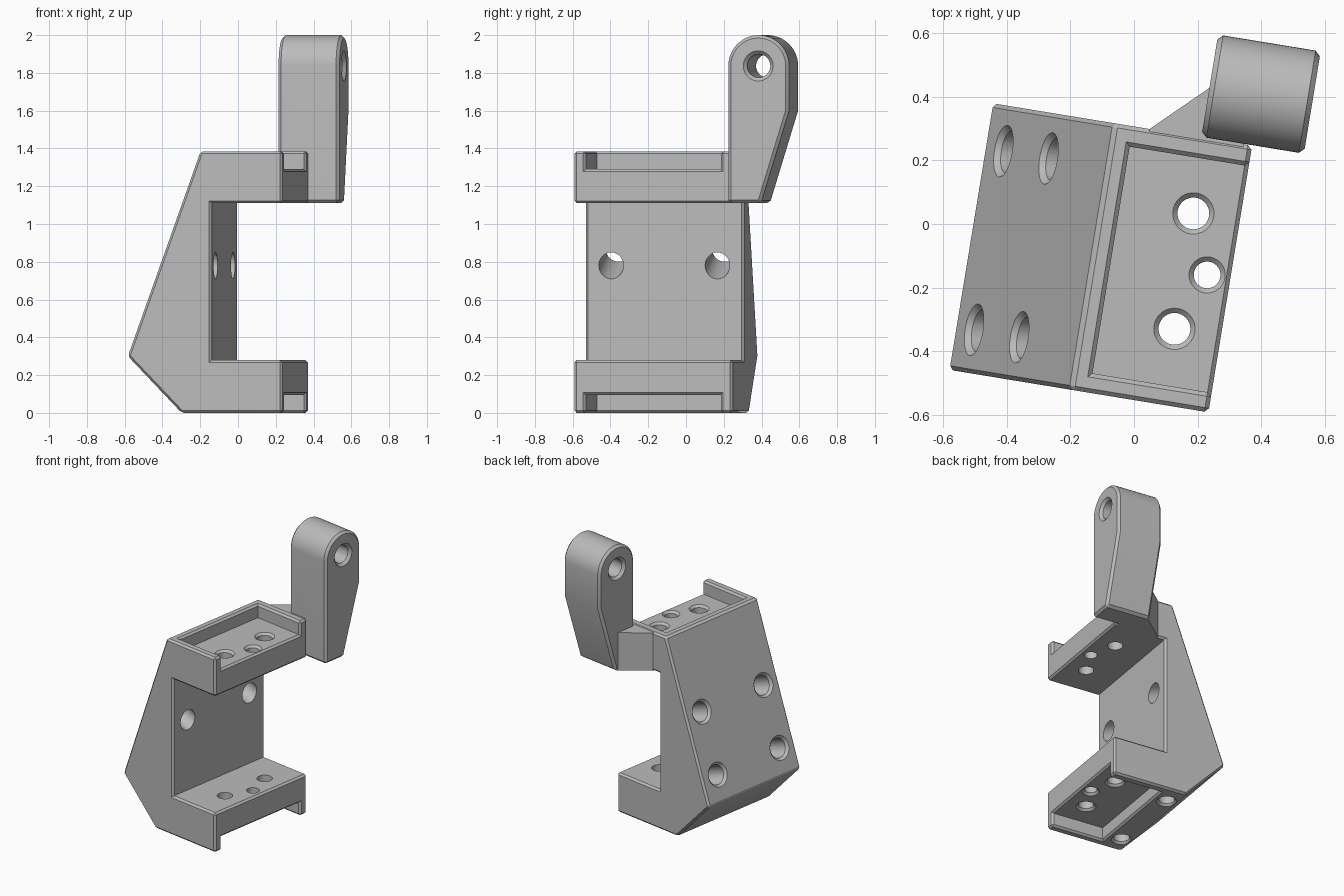
import bpy, bmesh, math
from mathutils import Vector, Matrix

cube = bpy.data.objects.get("Cube")
if cube:
    bpy.data.objects.remove(cube)

grey = bpy.data.materials.new("light_grey")
grey.use_nodes = True
grey.diffuse_color = (0.5, 0.5, 0.5, 1)
grey.node_tree.nodes["Principled BSDF"].inputs["Base Color"].default_value = (0.5, 0.5, 0.5, 1)


def finish(name, bm):
    bmesh.ops.recalc_face_normals(bm, faces=bm.faces)
    mesh = bpy.data.meshes.new(name)
    bm.to_mesh(mesh)
    bm.free()
    mesh.materials.append(grey)
    ob = bpy.data.objects.new(name, mesh)
    bpy.context.collection.objects.link(ob)
    return ob


def prism(name, points, axis, lo, hi):
    """Extrude a closed outline along axis 0, 1 or 2."""
    def place(p, d):
        co = list(p)
        co.insert(axis, d)
        return co
    bm = bmesh.new()
    face = bm.faces.new([bm.verts.new(place(p, lo)) for p in points])
    out = bmesh.ops.extrude_face_region(bm, geom=[face])
    shift = Vector(place((0, 0), hi - lo))
    bmesh.ops.translate(bm, vec=shift, verts=[v for v in out["geom"] if isinstance(v, bmesh.types.BMVert)])
    return finish(name, bm)


def rod(start, end, r1, r2=None):
    """Round cutter from start to end, tapered if r2 is given."""
    a, b = Vector(start), Vector(end)
    d = b - a
    bm = bmesh.new()
    bmesh.ops.create_cone(bm, cap_ends=True, segments=40, radius1=r1, radius2=r2 or r1, depth=d.length,
                          matrix=Matrix.Translation((a + b) / 2) @ d.to_track_quat('Z', 'Y').to_matrix().to_4x4())
    return finish("cutter", bm)


def combine(ob, other, operation='DIFFERENCE'):
    other.hide_render = True
    mod = ob.modifiers.new("combine", 'BOOLEAN')
    mod.operation, mod.object, mod.solver = operation, other, 'EXACT'
    bpy.context.view_layer.update()
    mesh = bpy.data.meshes.new_from_object(ob.evaluated_get(bpy.context.evaluated_depsgraph_get()))
    ob.modifiers.clear()
    ob.data = mesh
    bpy.data.objects.remove(other)


def chamfer(ob, width):
    """Chamfer the outward sharp edges only."""
    bm = bmesh.new()
    bm.from_mesh(ob.data)
    bmesh.ops.dissolve_limit(bm, angle_limit=0.01, verts=bm.verts, edges=bm.edges)
    sharp = [e for e in bm.edges if e.is_manifold and e.calc_face_angle_signed() > 0.35]
    bmesh.ops.bevel(bm, geom=sharp, offset=width, offset_type='OFFSET', segments=1,
                    profile=0.5, affect='EDGES', clamp_overlap=True)
    bm.to_mesh(ob.data)
    bm.free()


FRONT, BACK, END, HEIGHT = -0.547, 0.303, 0.327, 1.385
ARM_LOW, ARM_HIGH = 0.28, 1.11
FLOOR_LOW, FLOOR_HIGH = 0.095, 1.29
WEB = -0.053

# C-shaped body
body = prism("bracket_body", [
    (-0.215, 0), (END, 0), (END, ARM_LOW), (WEB, ARM_LOW), (WEB, ARM_HIGH),
    (END, ARM_HIGH), (END, HEIGHT), (-0.113, HEIGHT), (-0.503, 0.3)], 1, FRONT, BACK)

# Open-ended trays in both arms
tray = [(WEB, -0.485), (0.5, -0.485), (0.5, 0.238), (WEB, 0.238)]
combine(body, prism("cutter", tray, 2, FLOOR_HIGH, 1.6))
combine(body, prism("cutter", tray, 2, -0.2, FLOOR_LOW))
chamfer(body, 0.013)

# Gusset between the upper arm and the lug
gusset = prism("gusset", [(0, 0.28), (0, BACK), (0.167, 0.463), (0.2, 0.463),
                          (0.3, 0.4), (0.3, 0.28)], 2, ARM_HIGH, HEIGHT - 0.005)
combine(body, gusset, 'UNION')

# Upright lug with a rounded top and tapered foot
cv, cz, rad = 0.468, 1.837, 0.163
arc = [(cv + rad * math.cos(math.pi * i / 28), cz + rad * math.sin(math.pi * i / 28)) for i in range(29)]
lug = prism("lug", [(cv - rad, ARM_HIGH), (0.48, ARM_HIGH), (cv + rad, 1.6)] + arc, 0, 0.165, 0.492)
chamfer(lug, 0.016)
combine(body, lug, 'UNION')

# Lug pin hole, countersunk on both sides
combine(body, rod((0, cv, cz), (0.7, cv, cz), 0.062))
for face, out in ((0.165, -1), (0.492, 1)):
    combine(body, rod((face + out * 0.01, cv, cz), (face - out * 0.02, cv, cz), 0.09, 0.06))

# Vertical holes through both arms, countersunk in the trays
for u, v, r in ((0.179, 0.063, 0.05), (0.253, -0.121, 0.042), (0.179, -0.305, 0.05)):
    combine(body, rod((u, v, -0.1), (u, v, 1.5), r))
    for floor, out in ((FLOOR_HIGH, 1), (FLOOR_LOW, -1)):
        combine(body, rod((u, v, floor + out * 0.01), (u, v, floor - out * 0.016), r + 0.025, r - 0.001))

# Holes square to the sloping back, the lower ones turning down through the base
normal = Vector((-0.941, 0, 0.338))
for v in (0.16, -0.41):
    for u, z, depth in ((-0.299, 0.868, 0.36), (-0.443, 0.467, 0.3)):
        mouth = Vector((u, v, z))
        combine(body, rod(mouth + normal * 0.06, mouth - normal * depth, 0.066))
        combine(body, rod(mouth + normal * 0.01, mouth - normal * 0.018, 0.092, 0.065))
    combine(body, rod((-0.15, v, -0.1), (-0.15, v, 0.37), 0.052))
    combine(body, rod((-0.15, v, -0.01), (-0.15, v, 0.016), 0.075, 0.051))

# Turn the whole bracket slightly and shade it
body.data.transform(Matrix.Rotation(math.radians(-9.3), 4, 'Z'))
for ob in bpy.context.selected_objects:
    ob.select_set(False)
body.select_set(True)
bpy.context.view_layer.objects.active = body
bpy.ops.object.shade_smooth_by_angle(angle=math.radians(25))
